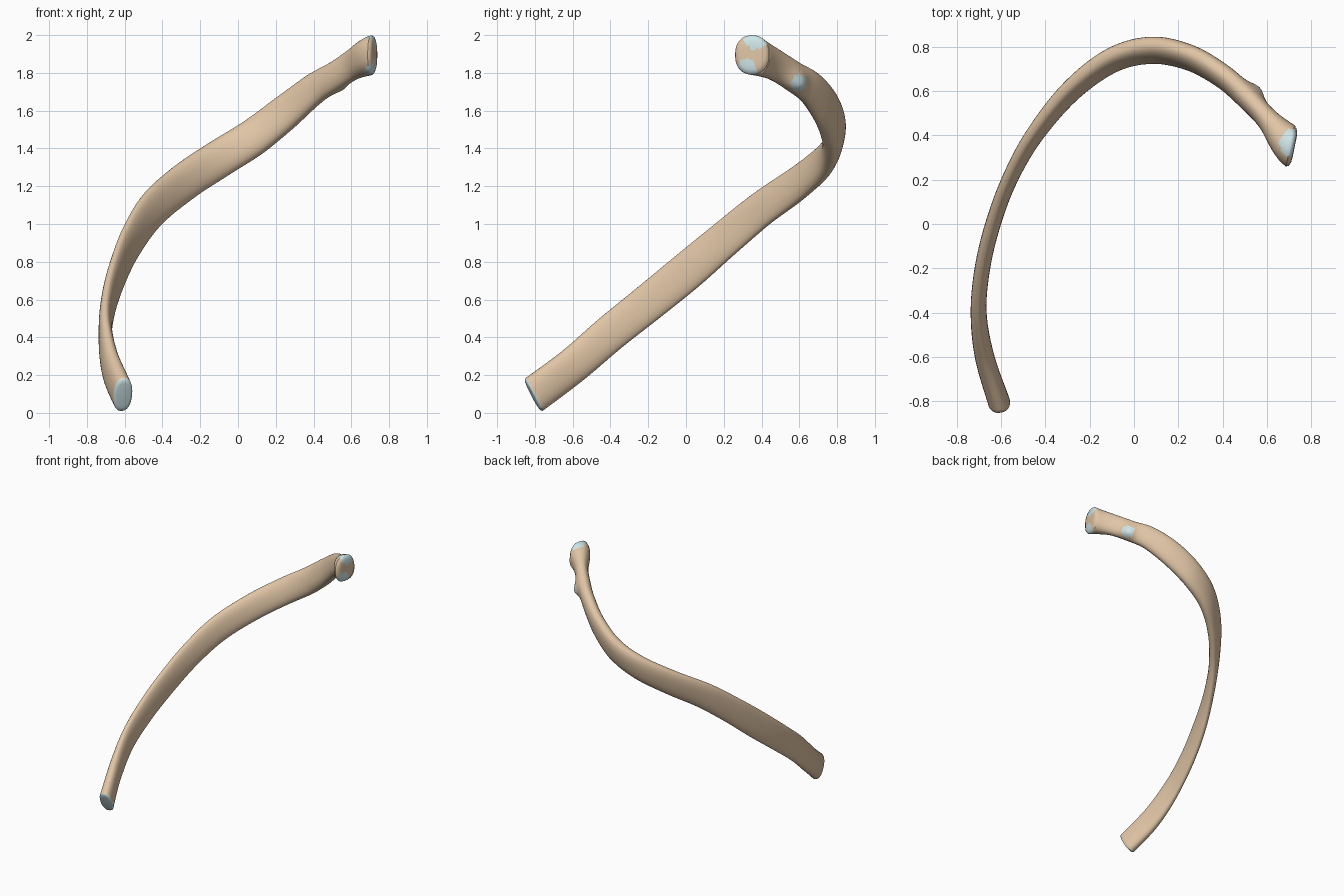
import bpy, bmesh, math
from mathutils import Vector

if "Cube" in bpy.data.objects:
    bpy.data.objects.remove(bpy.data.objects["Cube"])

# Stations along the rib: x, y, z, half height, half thickness, outward tilt (degrees)
ST = [
    (-0.61, -0.805, 0.097, 0.098, 0.050, 0),
    (-0.675, -0.60, 0.25, 0.096, 0.044, 0),
    (-0.702, -0.40, 0.422, 0.097, 0.036, 0),
    (-0.685, -0.20, 0.582, 0.100, 0.035, 0),
    (-0.637, 0.00, 0.745, 0.103, 0.035, 0),
    (-0.562, 0.20, 0.915, 0.100, 0.035, 4),
    (-0.450, 0.40, 1.080, 0.100, 0.038, 8),
    (-0.285, 0.60, 1.222, 0.100, 0.044, 12),
    (-0.100, 0.738, 1.345, 0.100, 0.050, 15),
    (0.080, 0.784, 1.458, 0.100, 0.054, 17),
    (0.250, 0.752, 1.590, 0.098, 0.052, 15),
    (0.400, 0.668, 1.712, 0.088, 0.050, 12),
    (0.510, 0.570, 1.780, 0.080, 0.050, 8),
    (0.610, 0.465, 1.845, 0.083, 0.052, 4),
    (0.705, 0.350, 1.895, 0.104, 0.092, 0),
]
SEG, STEPS = 36, 9


def spline(u):
    """Catmull-Rom value of every station column at parameter u."""
    i = min(int(u), len(ST) - 2)
    f = u - i
    a, b, c, d = (ST[max(0, min(len(ST) - 1, i + k))] for k in (-1, 0, 1, 2))
    return [0.5 * (2 * q + (r - p) * f + (2 * p - 5 * q + 4 * r - s) * f * f
                   + (3 * q - p - 3 * r + s) * f ** 3) for p, q, r, s in zip(a, b, c, d)]


def material(name, color):
    m = bpy.data.materials.new(name)
    m.diffuse_color = (*color, 1)
    m.use_nodes = True
    m.node_tree.nodes["Principled BSDF"].inputs["Base Color"].default_value = m.diffuse_color
    return m


bm = bmesh.new()
last = len(ST) - 1
START_N = Vector((-0.15, 0.88, 0.47)).normalized()
END_N = Vector((0.98, -0.2, 0.0)).normalized()


def ring(u, scale=1.0, push=0.0):
    """One rounded-oval cross-section, perpendicular to the path."""
    v = spline(u)
    t = (Vector(spline(min(last, u + 0.05))[:3]) - Vector(spline(max(0, u - 0.05))[:3])).normalized()
    for n, w in ((START_N, 1 - u), (END_N, u - last + 1)):
        if w > 0:
            t = t.lerp(n, w * w).normalized()
    up = (Vector((0, 0, 1)) - t * t.z).normalized()
    side = t.cross(up)
    a = math.radians(v[5])
    up, side = up * math.cos(a) - side * math.sin(a), side * math.cos(a) + up * math.sin(a)
    c = Vector(v[:3]) + t * push
    out = []
    for k in range(SEG):
        q = 2 * math.pi * k / SEG
        cs, sn = math.cos(q), math.sin(q)
        p = c + up * (math.copysign(abs(cs) ** 0.88, cs) * v[3] * scale) \
              + side * (math.copysign(abs(sn) ** 0.88, sn) * v[4] * scale)
        # tubercle bump behind the neck
        g = math.exp(-((p - Vector((0.56, 0.60, 1.75))).length / 0.055) ** 2)
        out.append(bm.verts.new(p + Vector((0.5, 0.7, -0.5)) * 0.035 * g))
    return out


# Rib shaft with rounded rims at both ends
rings = [ring(0, 0.72, -0.010), ring(0, 0.92, -0.007)]
rings += [ring(i / STEPS) for i in range(last * STEPS + 1)]
rings += [ring(last, 0.94, 0.012), ring(last, 0.75, 0.019), ring(last, 0.5, 0.021), ring(last, 0.25, 0.021)]
for a, b in zip(rings, rings[1:]):
    for k in range(SEG):
        j = (k + 1) % SEG
        bm.faces.new((a[k], a[j], b[j], b[k]))
front_cap = bm.faces.new(rings[0][::-1])
bm.faces.new(rings[-1])
bmesh.ops.recalc_face_normals(bm, faces=bm.faces[:])

# Cartilage facets: front end, two on the head, one on the tubercle
bm.faces.ensure_lookup_table()
for f in bm.faces[:2 * SEG]:
    f.material_index = 1
front_cap.material_index = 1
FACETS = [((0.72, 0.37, 1.99), 0.065), ((0.72, 0.32, 1.82), 0.055), ((0.565, 0.60, 1.745), 0.05)]
for f in bm.faces:
    m = f.calc_center_median()
    if any((m - Vector(c)).length < r for c, r in FACETS):
        f.material_index = 1

mesh = bpy.data.meshes.new("rib")
bm.to_mesh(mesh)
bm.free()
rib = bpy.data.objects.new("rib", mesh)
bpy.context.collection.objects.link(rib)
mesh.materials.append(material("bone", (0.75, 0.56, 0.38)))
mesh.materials.append(material("cartilage", (0.62, 0.78, 0.80)))
bpy.context.view_layer.objects.active = rib
rib.select_set(True)
bpy.ops.object.shade_smooth_by_angle(angle=math.radians(50))
